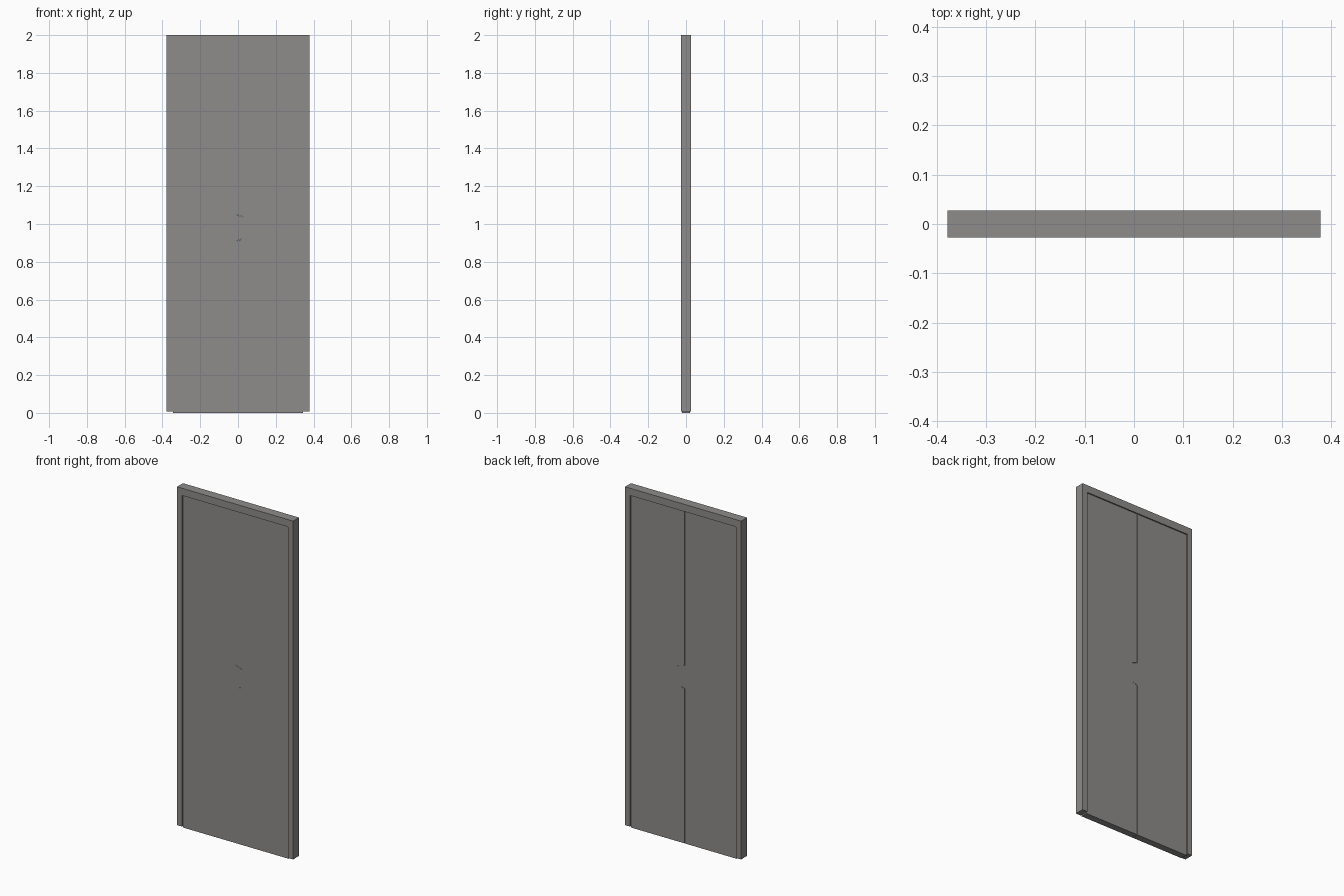
import bpy, bmesh

if "Cube" in bpy.data.objects:
    bpy.data.objects.remove(bpy.data.objects["Cube"])

# Dark warm grey paint shared by all parts
paint = bpy.data.materials.new("dark_grey_paint")
paint.diffuse_color = (0.272, 0.262, 0.255, 1)
paint.use_nodes = True
paint.node_tree.nodes["Principled BSDF"].inputs["Base Color"].default_value = paint.diffuse_color


def plate(name, outline, half_depth):
    """Extrude an x/z outline symmetrically through y."""
    bm = bmesh.new()
    face = bm.faces.new([bm.verts.new((x, -half_depth, z)) for x, z in outline])
    ext = bmesh.ops.extrude_face_region(bm, geom=[face])
    moved = [v for v in ext["geom"] if isinstance(v, bmesh.types.BMVert)]
    bmesh.ops.translate(bm, verts=moved, vec=(0, 2 * half_depth, 0))
    bmesh.ops.recalc_face_normals(bm, faces=bm.faces)
    mesh = bpy.data.meshes.new(name)
    bm.to_mesh(mesh)
    bm.free()
    mesh.materials.append(paint)
    obj = bpy.data.objects.new(name, mesh)
    bpy.context.collection.objects.link(obj)
    return obj


W, H = 0.378, 2.0            # outer half width and height
IW, IH = 0.345, 1.957        # opening half width and height
FOOT = 0.008                 # frame stops just above the floor

# Door frame: two jambs and a lintel, open at the bottom
plate("door_frame", [(-W, FOOT), (-W, H), (W, H), (W, FOOT),
                     (IW, FOOT), (IW, IH), (-IW, IH), (-IW, FOOT)], 0.0275)

# Left leaf with a tapered locking tab
plate("left_leaf", [(-IW, 0), (-0.006, 0), (-0.006, 0.912), (0.045, 0.928),
                    (0.045, 1.032), (-0.006, 1.048), (-0.006, IH), (-IW, IH)], 0.02)

# Right leaf with the matching notch, leaving a fine gap
plate("right_leaf", [(IW, 0), (-0.004, 0), (-0.004, 0.911), (0.045, 0.928),
                     (0.045, 1.032), (-0.004, 1.049), (-0.004, IH), (IW, IH)], 0.02)
